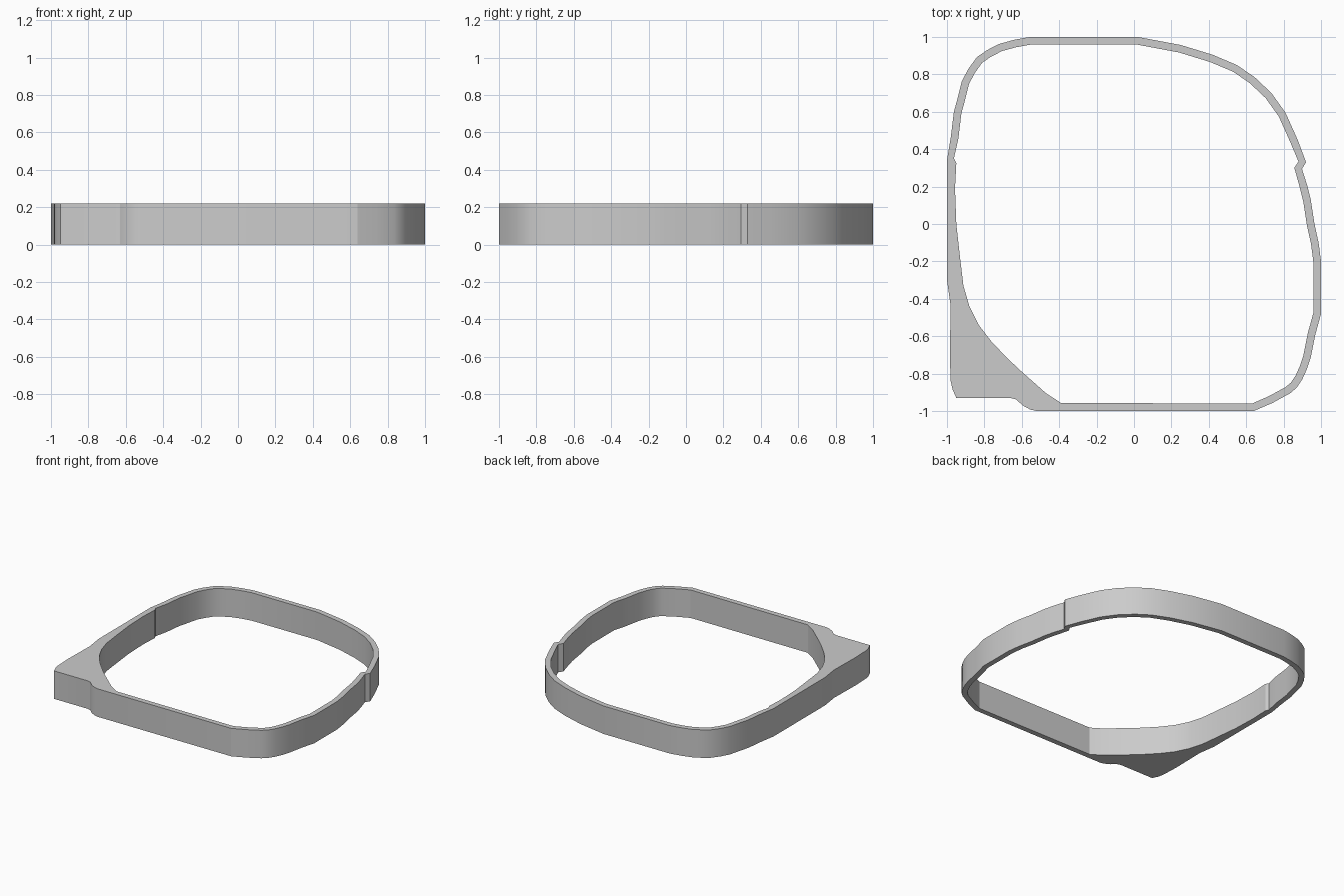
import bpy, bmesh
from mathutils import Vector

if "Cube" in bpy.data.objects:
    bpy.data.objects.remove(bpy.data.objects["Cube"])

HEIGHT, WALL = 0.22, 0.041

# Outer edge of the thin band, counter-clockwise from the bottom straight
band = [Vector(p) for p in [
    (-0.52, -1), (0.64, -1), (0.74, -0.957), (0.835, -0.905), (0.87, -0.875), (0.9, -0.83),
    (0.925, -0.775), (0.945, -0.715), (0.97, -0.59), (1, -0.48), (1, -0.34), (1, -0.2),
    (0.987, -0.1), (0.965, 0), (0.945, 0.13), (0.925, 0.21), (0.898, 0.295), (0.92, 0.33),
    (0.875, 0.45), (0.81, 0.595), (0.735, 0.7), (0.645, 0.785), (0.55, 0.85), (0.42, 0.905),
    (0.25, 0.957), (0.02, 1), (-0.555, 1), (-0.64, 0.985), (-0.72, 0.963), (-0.785, 0.93),
    (-0.84, 0.892), (-0.885, 0.83), (-0.92, 0.765), (-0.945, 0.665), (-0.963, 0.6),
    (-0.98, 0.46), (-1, 0.34)]]

# Outer edge of the left side and the solid corner
corner_outer = [Vector(p) for p in [
    (-1, -0.3), (-0.98, -0.44), (-0.985, -0.7), (-0.98, -0.84), (-0.97, -0.885),
    (-0.95, -0.93), (-0.66, -0.93), (-0.63, -0.938), (-0.595, -0.97), (-0.555, -0.992)]]

# Inner edge: small step on the left side, then the corner gusset
corner_inner = [Vector(p) for p in [
    (-0.95, 0.325), (-0.957, 0.19), (-0.95, 0), (-0.93, -0.18), (-0.912, -0.33),
    (-0.88, -0.44), (-0.83, -0.54), (-0.765, -0.625), (-0.68, -0.715), (-0.6, -0.79),
    (-0.47, -0.905), (-0.39, -0.957)]]


def inset(points, d):
    """Shift every interior point to its left by the wall thickness."""
    out = []
    for a, b, c in zip(points, points[1:], points[2:]):
        t = ((b - a).normalized() + (c - b).normalized()).normalized()
        out.append(b + Vector((-t.y, t.x)) * d)
    return out


outer = band + corner_outer
inner = inset(band, WALL) + [Vector((-0.963, 0.35))] + corner_inner

# Flat ring between the two outlines, extruded upward
bm = bmesh.new()
edges = []
for loop in (outer, inner):
    vs = [bm.verts.new((p.x, p.y, 0)) for p in loop]
    edges += [bm.edges.new((vs[i - 1], vs[i])) for i in range(len(vs))]
bmesh.ops.triangle_fill(bm, use_beauty=True, edges=edges)
res = bmesh.ops.extrude_face_region(bm, geom=bm.faces[:], use_keep_orig=True)
top = [v for v in res["geom"] if isinstance(v, bmesh.types.BMVert)]
bmesh.ops.translate(bm, verts=top, vec=(0, 0, HEIGHT))
bmesh.ops.recalc_face_normals(bm, faces=bm.faces[:])
mesh = bpy.data.meshes.new("frame_ring")
bm.to_mesh(mesh)
bm.free()

ring = bpy.data.objects.new("frame_ring", mesh)
bpy.context.collection.objects.link(ring)
bpy.context.view_layer.objects.active = ring
ring.select_set(True)
bpy.ops.object.shade_smooth_by_angle(angle=0.4)
